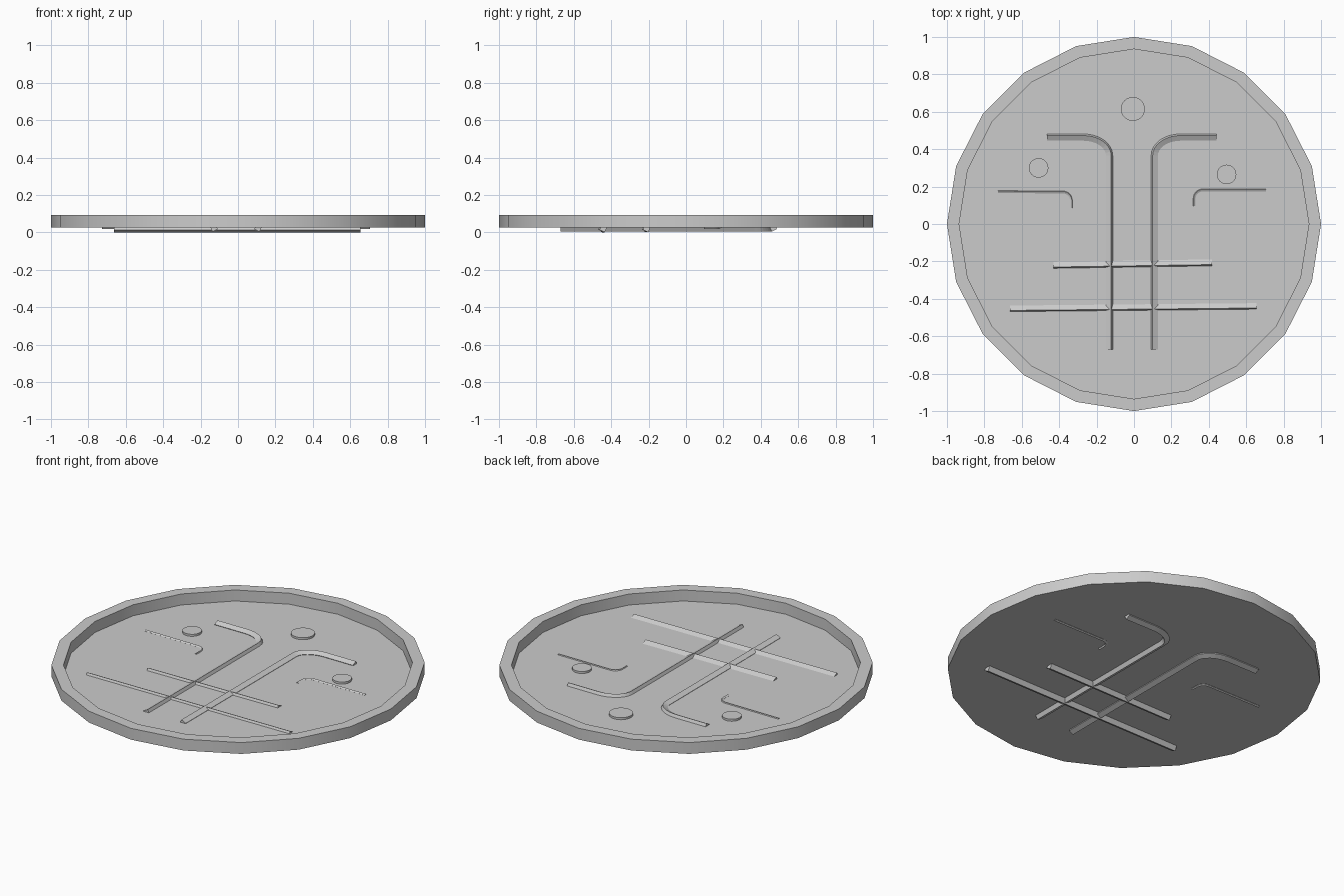
import bpy, bmesh, math
from mathutils import Vector

if "Cube" in bpy.data.objects:
    bpy.data.objects.remove(bpy.data.objects["Cube"])

FLOOR = 0.028


def finish(bm, name, smooth=False):
    bmesh.ops.recalc_face_normals(bm, faces=bm.faces[:])
    me = bpy.data.meshes.new(name)
    bm.to_mesh(me)
    bm.free()
    ob = bpy.data.objects.new(name, me)
    bpy.context.collection.objects.link(ob)
    if smooth:
        bpy.ops.object.select_all(action='DESELECT')
        ob.select_set(True)
        bpy.context.view_layer.objects.active = ob
        bpy.ops.object.shade_smooth_by_angle(angle=math.radians(30))
    return ob


def lathe(name, profile, sides, cx=0, cy=0):
    """Closed solid from (radius, z) rings, capped at both ends."""
    bm = bmesh.new()
    rings = []
    for r, z in profile:
        rings.append([bm.verts.new((cx + r * math.cos(2 * math.pi * i / sides),
                                    cy + r * math.sin(2 * math.pi * i / sides), z))
                      for i in range(sides)])
    for a, b in zip(rings, rings[1:]):
        for i in range(sides):
            j = (i + 1) % sides
            bm.faces.new((a[i], a[j], b[j], b[i]))
    bm.faces.new(rings[0])
    bm.faces.new(rings[-1])
    return finish(bm, name, True)


def bar(name, path, half, z, flip=1):
    """Sweep a tilted square along a flat path; flip mirrors the tilt."""
    t = math.radians(18.5)
    section = [(half * math.sin(t + k * math.pi / 2) * flip,
                half * math.cos(t + k * math.pi / 2)) for k in range(4)]
    pts = [Vector(p) for p in path]
    bm = bmesh.new()
    rings = []
    for i, p in enumerate(pts):
        d = (pts[min(i + 1, len(pts) - 1)] - pts[max(i - 1, 0)]).normalized()
        right = Vector((d.y, -d.x))
        rings.append([bm.verts.new((*(p + right * u), z + v)) for u, v in section])
    for a, b in zip(rings, rings[1:]):
        for k in range(4):
            bm.faces.new((a[k], a[(k + 1) % 4], b[(k + 1) % 4], b[k]))
    bm.faces.new(rings[0])
    bm.faces.new(rings[-1])
    return finish(bm, name)


def hook(start, corner, end, r1, r2, steps=8):
    """Path start-corner-end with a rounded elliptical bend."""
    s, c, e = Vector(start), Vector(corner), Vector(end)
    d1, d2 = (s - c).normalized() * r1, (e - c).normalized() * r2
    bend = []
    for i in range(steps + 1):
        a = math.pi / 2 * i / steps
        bend.append(c + d1 * (1 - math.sin(a)) + d2 * (1 - math.cos(a)))
    return [s] + bend + [e]


# Twenty-sided dish with a raised rim and very thin floor
lathe("dish", [(1.0, FLOOR - 0.001), (1.0, 0.094), (0.935, 0.094),
               (0.935, FLOOR + 0.001)], 20)

# Low round studs
for name, x, y, r in (("top_stud", -0.006, 0.615, 0.064),
                      ("left_stud", -0.51, 0.30, 0.052),
                      ("right_stud", 0.495, 0.265, 0.052)):
    lathe(name, [(r, FLOOR), (r, 0.041)], 32, x, y)

# Crossing horizontal bars
bar("long_cross_bar", [(-0.664, -0.455), (0.655, -0.442)], 0.022, 0.021)
bar("short_cross_bar", [(-0.43, -0.223), (0.416, -0.21)], 0.022, 0.022)

# Long hooked bars
bar("left_hooked_bar",
    hook((-0.129, -0.67), (-0.129, 0.466), (-0.465, 0.466), 0.10, 0.14), 0.022, 0.025)
bar("right_hooked_bar",
    hook((0.107, -0.67), (0.107, 0.466), (0.44, 0.466), 0.10, 0.14), 0.022, 0.025, -1)

# Thin hooked strips
bar("left_thin_strip",
    hook((-0.335, 0.085), (-0.335, 0.171), (-0.728, 0.173), 0.045, 0.045), 0.008, 0.027)
bar("right_thin_strip",
    hook((0.322, 0.095), (0.322, 0.182), (0.706, 0.182), 0.045, 0.045), 0.008, 0.027, -1)
